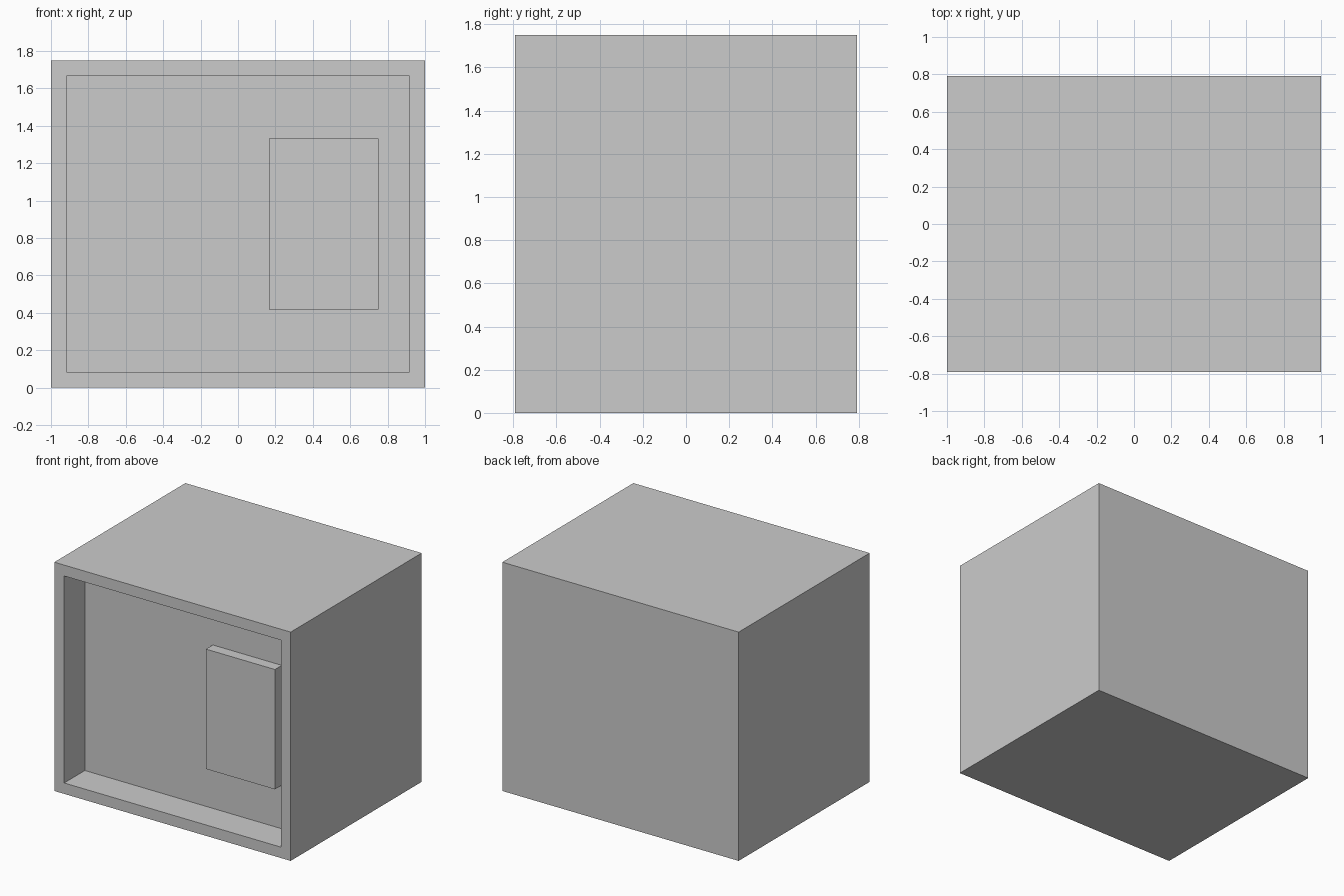
import bpy, bmesh
from mathutils import Vector

if "Cube" in bpy.data.objects:
    bpy.data.objects.remove(bpy.data.objects["Cube"])

U = 1 / 12  # the model sits on a grid of twelfths
FRONT = -9.5 * U
RECESS = 3 * U


def box_bmesh(lo, hi):
    bm = bmesh.new()
    bmesh.ops.create_cube(bm, size=1)
    lo, hi = Vector(lo), Vector(hi)
    for v in bm.verts:
        v.co = (lo + hi) / 2 + v.co * (hi - lo)
    bm.normal_update()
    return bm


def finish(bm, name):
    mesh = bpy.data.meshes.new(name)
    bmesh.ops.recalc_face_normals(bm, faces=bm.faces)
    bm.to_mesh(mesh)
    bm.free()
    obj = bpy.data.objects.new(name, mesh)
    bpy.context.collection.objects.link(obj)
    return obj


# Cabinet: solid block with a framed recess in the front
bm = box_bmesh((-12 * U, FRONT, 0), (12 * U, -FRONT, 21 * U))
front = min(bm.faces, key=lambda f: f.calc_center_median().y)
bmesh.ops.inset_region(bm, faces=[front], thickness=U, use_even_offset=True)
inner = bmesh.ops.extrude_discrete_faces(bm, faces=[front])["faces"][0]
bmesh.ops.translate(bm, verts=inner.verts, vec=(0, RECESS, 0))
finish(bm, "cabinet")

# Raised panel standing on the recess floor
finish(box_bmesh((2 * U, FRONT + 2 * U, 5 * U),
                 (9 * U, FRONT + RECESS, 16 * U)), "front_panel")
